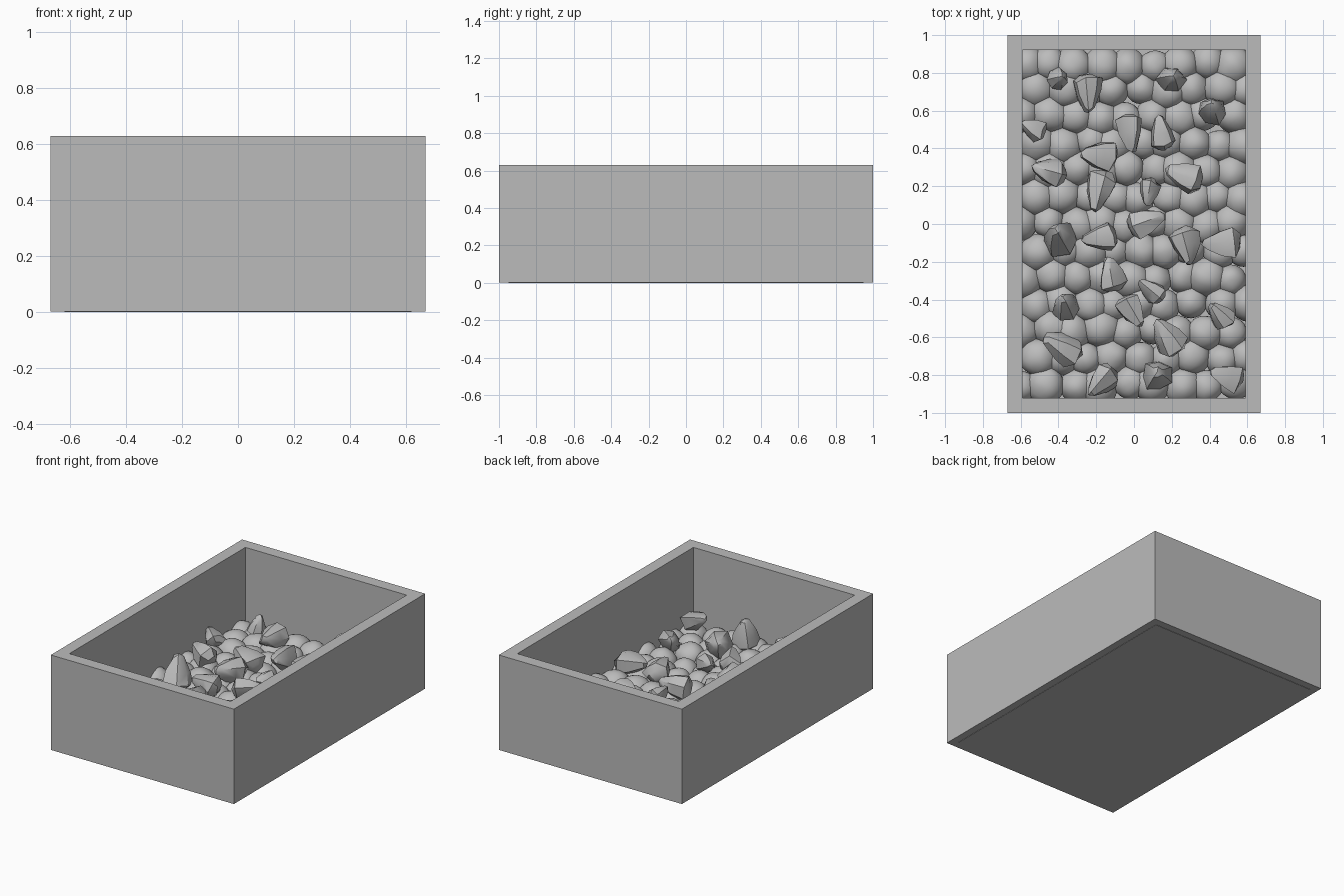
import bpy, bmesh, math, random
from mathutils import Vector, Matrix, noise

random.seed(4)
if "Cube" in bpy.data.objects:
    bpy.data.objects.remove(bpy.data.objects["Cube"])

grey = bpy.data.materials.new("stone grey")
grey.use_nodes = True
tone = (0.5, 0.5, 0.5, 1)
grey.diffuse_color = tone
grey.node_tree.nodes["Principled BSDF"].inputs["Base Color"].default_value = tone

HALF_X, HALF_Y, HEIGHT, WALL = 0.67, 1.0, 0.63, 0.08
IN_X, IN_Y = HALF_X - WALL, HALF_Y - WALL


def finish(name, bm, smooth=None):
    mesh = bpy.data.meshes.new(name)
    bmesh.ops.recalc_face_normals(bm, faces=bm.faces)
    bm.to_mesh(mesh)
    bm.free()
    mesh.materials.append(grey)
    obj = bpy.data.objects.new(name, mesh)
    bpy.context.collection.objects.link(obj)
    if smooth:
        bpy.ops.object.select_all(action="DESELECT")
        obj.select_set(True)
        bpy.context.view_layer.objects.active = obj
        bpy.ops.object.shade_smooth_by_angle(angle=math.radians(smooth))
    return obj


def box(name, low, high):
    low, high = Vector(low), Vector(high)
    bm = bmesh.new()
    place = Matrix.Translation((low + high) / 2) @ Matrix.Diagonal((*(high - low), 1))
    bmesh.ops.create_cube(bm, size=1, matrix=place)
    return finish(name, bm)


# Crate: floor panel and four walls
box("floor", (-IN_X - 0.03, -IN_Y - 0.03, 0), (IN_X + 0.03, IN_Y + 0.03, 0.03))
for side, label in ((-1, "right"), (1, "left")):
    x1, x2 = sorted((side * IN_X, side * HALF_X))
    box(label + "_wall", (x1, -HALF_Y, 0.002), (x2, HALF_Y, HEIGHT))
for side, label in ((-1, "front"), (1, "back")):
    y1, y2 = sorted((side * IN_Y, side * HALF_Y))
    box(label + "_wall", (-IN_X, y1, 0.002), (IN_X, y2, HEIGHT))

# Pebble bed: jittered staggered rows of lumpy balls, kept inside the walls
bed = bmesh.new()
ROWS, COLS = 13, 9
for row in range(ROWS):
    for col in range(COLS):
        x = ((col + 0.5 * (row % 2)) / (COLS - 0.5) * 2 - 1) * IN_X + random.uniform(-0.02, 0.02)
        y = ((row + 0.5) / ROWS * 2 - 1) * IN_Y + random.uniform(-0.015, 0.015)
        centre = Vector((x, y, 0.08 + random.uniform(-0.008, 0.012)))
        radius = random.uniform(0.085, 0.105)
        ball = bmesh.ops.create_icosphere(bed, subdivisions=3, radius=1)["verts"]
        for v in ball:
            lump = 1 + 0.07 * noise.noise(v.co * 1.3 + centre * 20)
            v.co = centre + v.co * radius * lump
            v.co.x = max(-IN_X - 0.04, min(IN_X + 0.04, v.co.x))
            v.co.y = max(-IN_Y - 0.04, min(IN_Y + 0.04, v.co.y))
            v.co.z = max(0.01, v.co.z)
finish("pebble_bed", bed, 50)

# Loose stones: uneven blunt cones, each with x, y, heading of the tip and size
LYING = [
    (-.25, .71, -85, 1), (-.53, .5, 150, .7), (-.02, .5, -85, 1), (.15, .47, 100, .9),
    (-.17, .36, 170, 1), (-.44, .28, 165, .9), (-.17, .19, -105, 1.1), (.08, .18, -100, .7),
    (.28, .25, 160, 1), (.05, .01, 20, 1), (-.17, -.07, 190, .9), (.27, -.1, -75, 1),
    (.48, -.1, 185, 1), (-.12, -.28, 100, .9), (.1, -.36, 140, .8), (-.01, -.45, -60, .9),
    (.46, -.49, 130, .8), (.18, -.61, 120, 1.1), (-.37, -.66, 150, 1.1),
    (-.17, -.82, 230, 1), (.5, -.81, 160, .9),
]
UPRIGHT = [
    (-.4, .77, 30, .7), (.2, .77, 60, .95), (.41, .61, 90, .95), (-.39, -.07, 120, 1.1),
    (-.37, -.43, 100, .9), (.12, -.8, 80, 1),
]
PROFILE = [(0.045, -0.075), (0.085, -0.045), (0.07, 0.02), (0.03, 0.105)]


def stone(name, x, y, heading, size, tilt):
    bm = bmesh.new()
    sides = random.choice((6, 7, 8))
    wobble = [random.uniform(0.78, 1.15) for _ in range(sides)]
    rings = []
    for r, z in PROFILE:
        ring = []
        for i in range(sides):
            a = math.tau * i / sides
            ring.append(bm.verts.new((r * wobble[i] * math.cos(a), r * wobble[i] * math.sin(a),
                                      z + random.uniform(-0.012, 0.012))))
        rings.append(ring)
    for low, high in zip(rings, rings[1:]):
        for i in range(sides):
            j = (i + 1) % sides
            bm.faces.new((low[i], low[j], high[j], high[i]))
    for ring, z in ((rings[0], PROFILE[0][1] - 0.01), (rings[-1], PROFILE[-1][1] + 0.02)):
        tip = bm.verts.new((0, 0, z))
        for i in range(sides):
            bm.faces.new((ring[i], ring[(i + 1) % sides], tip))
    turn = Matrix.Rotation(math.radians(heading), 4, "Z") @ Matrix.Rotation(math.radians(tilt), 4, "Y")
    bm.transform(Matrix.Translation((x, y, 0.21)) @ turn @ Matrix.Scale(size, 4))
    finish(name, bm, 40)


for n, entry in enumerate(LYING):
    stone(f"lying_stone_{n + 1}", *entry, random.uniform(60, 85))
for n, entry in enumerate(UPRIGHT):
    stone(f"upright_stone_{n + 1}", *entry, random.uniform(5, 25))
